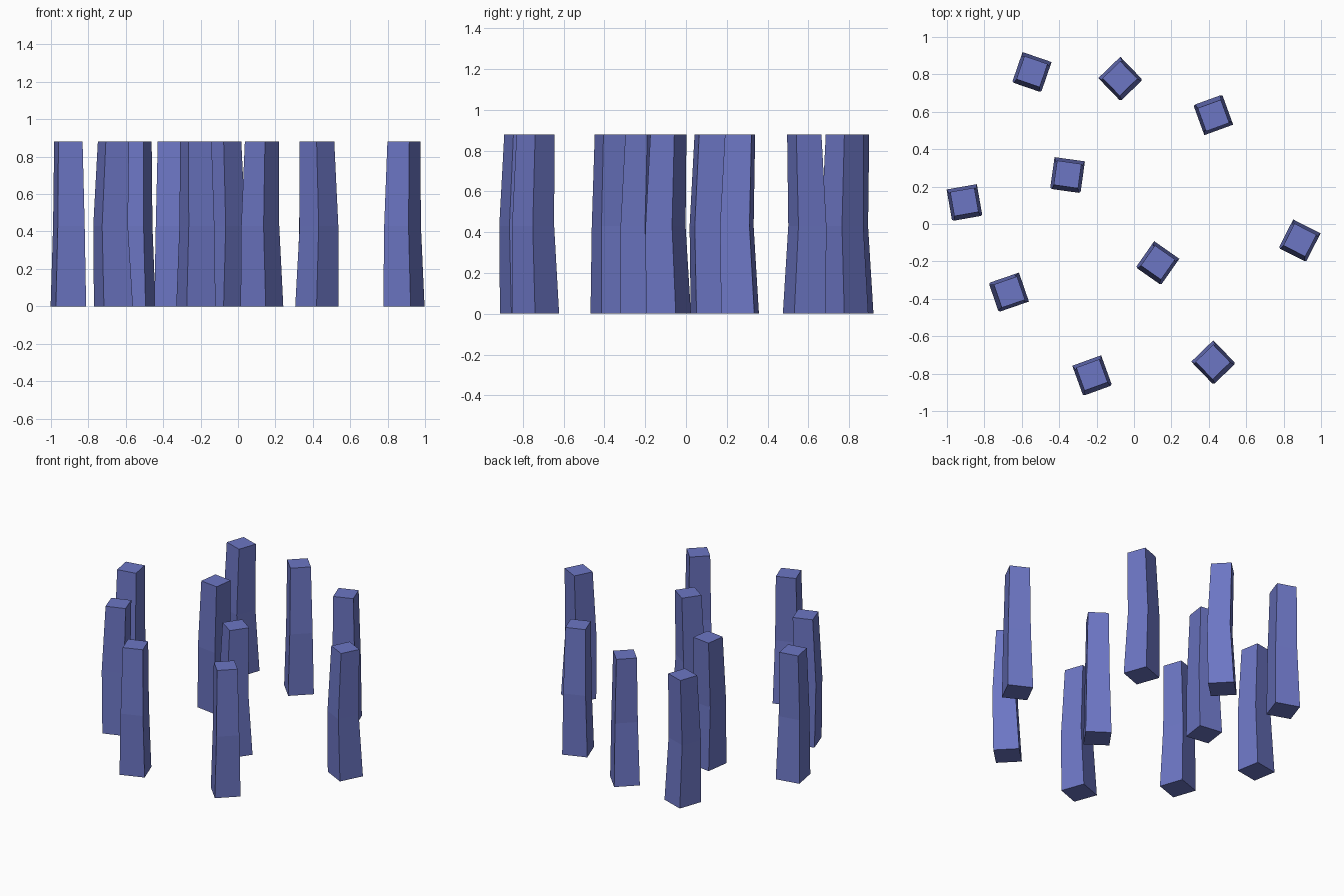
import bpy, bmesh
from math import radians, sin, cos
from mathutils import Matrix, Vector

cube = bpy.data.objects.get("Cube")
if cube:
    bpy.data.objects.remove(cube)

# One blue-violet stone colour
stone = bpy.data.materials.new("blue_violet_stone")
stone.use_nodes = True
colour = (0.15, 0.18, 0.55, 1)
stone.diffuse_color = colour
stone.node_tree.nodes["Principled BSDF"].inputs["Base Color"].default_value = colour

HEIGHT, SIDE = 0.88, 0.164
MID_Z, MID_SCALE, TOP_SCALE, LEAN = 0.43, 0.89, 0.80, 0.016


def make_pillar_mesh():
    """Tapered square pillar with a kink halfway up."""
    bm = bmesh.new()
    bmesh.ops.create_cube(bm, size=1)
    bmesh.ops.translate(bm, verts=bm.verts, vec=(0, 0, 0.5))
    bmesh.ops.scale(bm, verts=bm.verts, vec=(SIDE, SIDE, HEIGHT))
    # Cut the middle ring
    bmesh.ops.bisect_plane(bm, geom=bm.verts[:] + bm.edges[:] + bm.faces[:],
                           plane_co=(0, 0, MID_Z), plane_no=(0, 0, 1))
    for v in bm.verts:
        if v.co.z > HEIGHT - 0.01:
            v.co.x *= TOP_SCALE
            v.co.y *= TOP_SCALE
        elif v.co.z > 0.01:
            v.co.x *= MID_SCALE
            v.co.y = v.co.y * MID_SCALE - LEAN
    mesh = bpy.data.meshes.new("pillar")
    bm.to_mesh(mesh)
    bm.free()
    mesh.materials.append(stone)
    return mesh


# Position and turn (degrees) of each pillar
pillars = [
    (-0.545, 0.815, -19), (-0.075, 0.778, 44), (0.425, 0.58, 200),
    (-0.355, 0.265, -8), (-0.907, 0.118, 10), (0.887, -0.086, -27),
    (0.128, -0.206, -35), (-0.666, -0.364, -71), (-0.225, -0.807, 20),
    (0.422, -0.738, 44),
]
mesh = make_pillar_mesh()
for i, (x, y, turn) in enumerate(pillars, 1):
    obj = bpy.data.objects.new(f"pillar_{i}", mesh)
    obj.location = (x, y, 0)
    obj.rotation_euler.z = radians(turn)
    bpy.context.collection.objects.link(obj)
